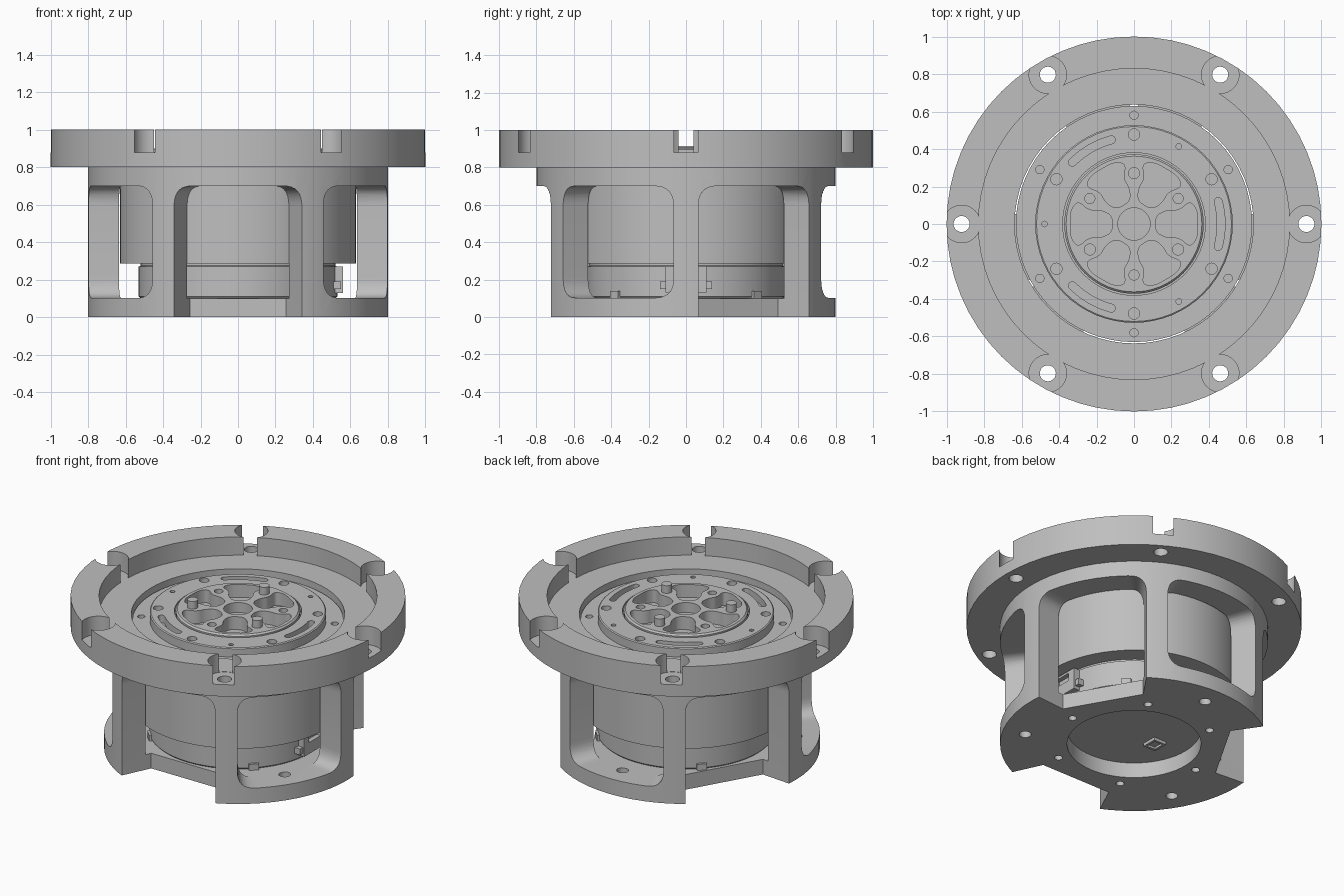
import bpy, bmesh
from math import sin, cos, pi, radians
from mathutils import Matrix, Vector

cube = bpy.data.objects.get("Cube")
if cube:
    bpy.data.objects.remove(cube, do_unlink=True)

grey = bpy.data.materials.new("machined_grey")
grey.use_nodes = True
COLOUR = (0.52, 0.52, 0.52, 1)
grey.diffuse_color = COLOUR
grey.node_tree.nodes["Principled BSDF"].inputs["Base Color"].default_value = COLOUR


def finish(name, bm):
    bmesh.ops.recalc_face_normals(bm, faces=bm.faces)
    mesh = bpy.data.meshes.new(name)
    bm.to_mesh(mesh)
    bm.free()
    obj = bpy.data.objects.new(name, mesh)
    mesh.materials.append(grey)
    bpy.context.collection.objects.link(obj)
    return obj


def activate(obj):
    bpy.ops.object.select_all(action='DESELECT')
    obj.select_set(True)
    bpy.context.view_layer.objects.active = obj


def smooth(obj):
    activate(obj)
    bpy.ops.object.shade_smooth_by_angle(angle=radians(30))


def lathe(name, profile, steps=64):
    """Revolve a closed (radius, z) outline about the z axis."""
    bm = bmesh.new()
    verts = [bm.verts.new((r, 0, z)) for r, z in profile]
    edges = [bm.edges.new((a, b)) for a, b in zip(verts, verts[1:] + verts[:1])]
    bmesh.ops.spin(bm, geom=verts + edges, cent=(0, 0, 0), axis=(0, 0, 1),
                   angle=2 * pi, steps=steps, use_merge=False)
    bmesh.ops.remove_doubles(bm, verts=bm.verts, dist=1e-5)
    return finish(name, bm)


def loft(bm, lower, upper, degrees=0):
    """Solid between two matching outlines, turned about z."""
    turn = Matrix.Rotation(radians(degrees), 3, 'Z')
    a = [bm.verts.new(turn @ Vector(p)) for p in lower]
    b = [bm.verts.new(turn @ Vector(p)) for p in upper]
    bm.faces.new(a)
    bm.faces.new(b)
    for i in range(len(a)):
        j = (i + 1) % len(a)
        bm.faces.new((a[i], a[j], b[j], b[i]))


def prism(bm, outline, z0, z1, degrees=0):
    loft(bm, [(x, y, z0) for x, y in outline], [(x, y, z1) for x, y in outline], degrees)


def circle(cx, r, n=20):
    return [(cx + r * cos(2 * pi * i / n), r * sin(2 * pi * i / n)) for i in range(n)]


def rounded(points, radius, n=5):
    """Round every corner of a polygon with a quadratic blend."""
    pts = [Vector(p) for p in points]
    out = []
    for i, p in enumerate(pts):
        to_prev, to_next = pts[i - 1] - p, pts[(i + 1) % len(pts)] - p
        a = p + to_prev.normalized() * min(radius, to_prev.length * 0.48)
        b = p + to_next.normalized() * min(radius, to_next.length * 0.48)
        for k in range(n + 1):
            t = k / n
            out.append(tuple(a * (1 - t) ** 2 + p * 2 * t * (1 - t) + b * t * t))
    return out


def arc_slot(r, half_angle, half_width, n=12):
    """Curved slot with round ends, centred on the x axis."""
    out = []
    for side in (1, -1):
        for i in range(n + 1):
            a = side * half_angle * (2 * i / n - 1)
            rr = r + side * half_width
            out.append((rr * cos(a), rr * sin(a)))
        a = side * half_angle
        for i in range(1, 6):
            t = pi * i / 6
            radial = side * half_width * cos(t)
            along = side * half_width * sin(t)
            out.append(((r + radial) * cos(a) - along * sin(a),
                        (r + radial) * sin(a) + along * cos(a)))
    return out


def cut(target, bm):
    cutter = finish("cutter", bm)
    cutter.hide_render = True
    activate(target)
    mod = target.modifiers.new("cut", 'BOOLEAN')
    mod.operation = 'DIFFERENCE'
    mod.solver = 'EXACT'
    mod.object = cutter
    bpy.ops.object.modifier_apply(modifier=mod.name)
    bpy.data.objects.remove(cutter, do_unlink=True)


def cut_prisms(target, outline, z0, z1, angles):
    bm = bmesh.new()
    for a in angles:
        prism(bm, outline, z0, z1, a)
    cut(target, bm)


SIX = range(0, 360, 60)
BETWEEN = range(30, 390, 60)

# Housing: base plate, cage wall and recessed flange in one turned piece
housing = lathe("housing", [(0.4, 0), (0.8, 0), (0.8, 0.8), (1, 0.8), (1, 1),
                            (0.83, 1), (0.83, 0.88), (0.637, 0.88), (0.637, 0.1), (0.4, 0.1)])

# Cage windows: alternate ones run down through the base plate
windows = bmesh.new()
for i, angle in enumerate(BETWEEN):
    bottom = -0.2 if i % 2 == 0 else 0.102
    shape = rounded([(-0.34, bottom), (0.34, bottom), (0.34, 0.7), (-0.34, 0.7)], 0.11, 8)
    rings = [[(d, x * d / 0.72, z) for x, z in shape] for d in (0.54, 0.95)]
    loft(windows, rings[0], rings[1], angle)
cut(housing, windows)

# Flange bolt pockets and holes, base plate holes
cut_prisms(housing, circle(0.92, 0.1, 32), 0.878, 1.1, SIX)
cut_prisms(housing, circle(0.92, 0.043), 0.7, 0.95, SIX)
cut_prisms(housing, circle(0.66, 0.036), -0.1, 0.2, range(90, 450, 120))
cut_prisms(housing, circle(0.48, 0.025), -0.1, 0.095, SIX)
smooth(housing)

# Motor body with a raised face ring
motor = lathe("motor_body", [(0, 0.1), (0.52, 0.1), (0.53, 0.11), (0.53, 0.27), (0.52, 0.275),
                             (0.52, 0.285), (0.63, 0.285), (0.63, 0.84), (0.527, 0.84),
                             (0.527, 0.895), (0.52, 0.9), (0.38, 0.9), (0.38, 0.87), (0, 0.87)])
cut_prisms(motor, circle(0, 0.365, 48), 0.79, 0.95, [0])
cut_prisms(motor, arc_slot(0.465, radians(15), 0.021), 0.85, 0.95, range(0, 360, 120))
cut_prisms(motor, circle(0.478, 0.03), 0.84, 0.95, BETWEEN)
cut_prisms(motor, circle(0.58, 0.022), 0.8, 0.9, BETWEEN)
cut_prisms(motor, circle(0.478, 0.015, 12), 0.85, 0.95, range(60, 420, 120))
smooth(motor)

# Output hub with six petal pockets and a centre bore
hub = lathe("output_hub", [(0, 0.78), (0.372, 0.78), (0.372, 0.905), (0.362, 0.915), (0, 0.915)])
petal = rounded([(0.115, -0.045), (0.18, -0.075), (0.24, -0.07), (0.3, -0.125), (0.34, -0.07),
                 (0.34, 0.07), (0.3, 0.125), (0.24, 0.07), (0.18, 0.075), (0.115, 0.045)], 0.04)
cut_prisms(hub, petal, 0.83, 1, SIX)
cut_prisms(hub, circle(0, 0.086, 32), 0.85, 1, [0])
cut_prisms(hub, circle(0.272, 0.027), 0.86, 1, range(30, 390, 120))
smooth(hub)

# Drive pins on the hub
pins = bmesh.new()
for a in range(90, 450, 120):
    prism(pins, circle(0.272, 0.032), 0.88, 0.965, a)
smooth(finish("drive_pins", pins))

# Side connector and small clips low on the motor
plug = bmesh.new()
for x, half, z0, z1 in ((0.55, 0.14, 0.15, 0.19), (0.56, 0.11, 0.13, 0.27)):
    prism(plug, [(0.45, -half), (x, -half), (x, half), (0.45, half)], z0, z1)
connector = finish("side_connector", plug)
socket = [(0.53, -0.06), (0.6, -0.06), (0.6, 0.06), (0.53, 0.06)]
cut_prisms(connector, socket, 0.205, 0.255, [0])

clips = bmesh.new()
for a in (-45, 45, 135, 225):
    prism(clips, [(0.5, -0.03), (0.545, -0.03), (0.545, 0.03), (0.5, 0.03)], 0.1, 0.14, a)
finish("clips", clips)

# Small socket under the motor
under = bmesh.new()
prism(under, [(-0.24, -0.09), (-0.15, -0.09), (-0.15, 0.01), (-0.24, 0.01)], 0.08, 0.11)
under_socket = finish("underside_socket", under)
cut_prisms(under_socket, [(-0.225, -0.075), (-0.165, -0.075), (-0.165, -0.005), (-0.225, -0.005)],
           0.05, 0.095, [0])
